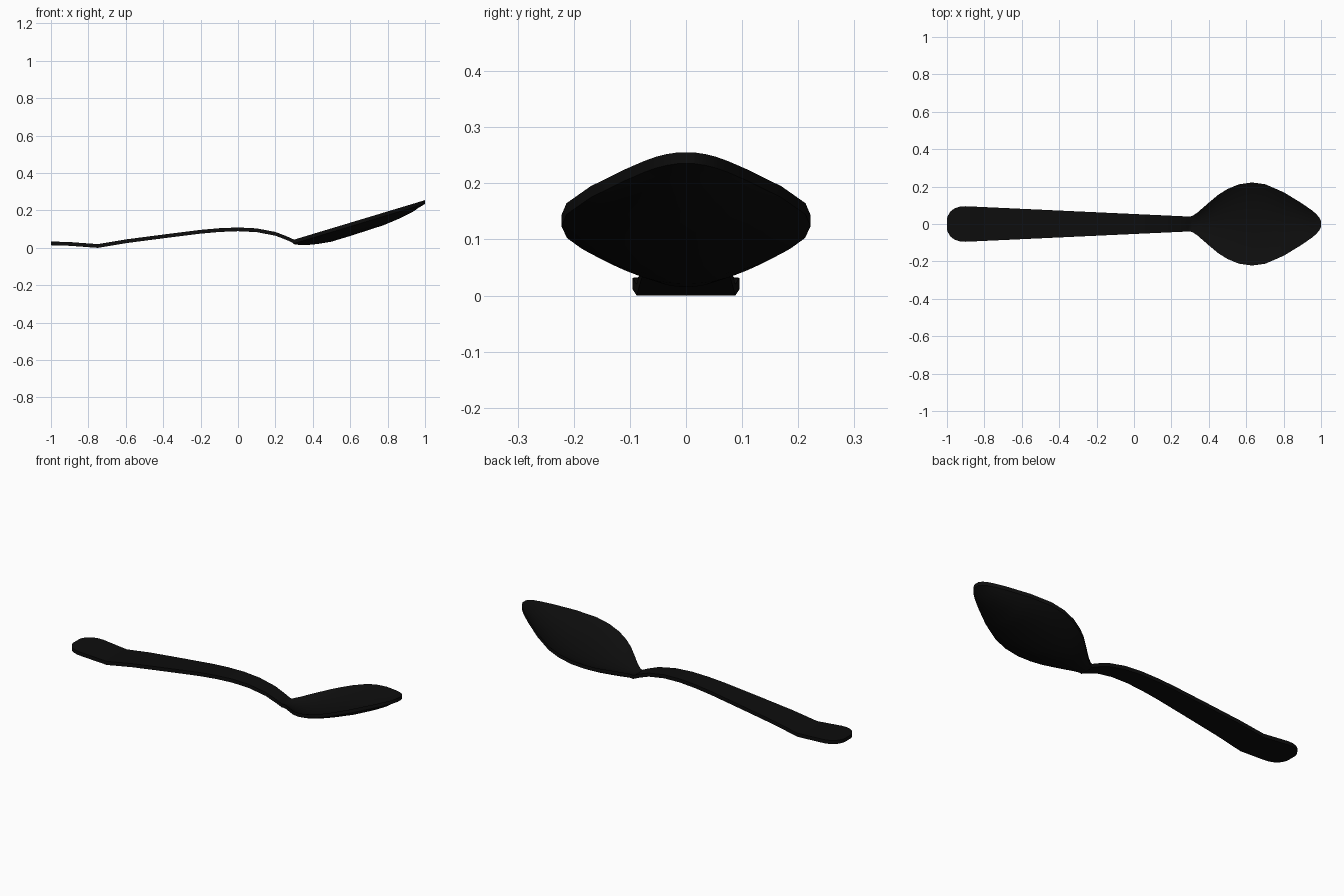
import bpy, bmesh, math

if "Cube" in bpy.data.objects:
    bpy.data.objects.remove(bpy.data.objects["Cube"])

THICK = 0.02
ACROSS = 16

# Profiles along the spoon: (x, value)
HALF_WIDTH = [(-1, .03), (-.995, .045), (-.98, .068), (-.96, .083), (-.93, .093), (-.9, .095),
              (.29, .04), (.31, .042), (.34, .062), (.4, .114), (.45, .156), (.5, .187),
              (.56, .212), (.63, .222), (.7, .213), (.8, .17), (.9, .109), (.95, .074),
              (.975, .053), (.99, .035), (1, .015)]
RIM_Z = [(-1, .034), (-.9, .031), (-.75, .02), (-.6, .045), (-.4, .071), (-.2, .096),
         (-.1, .105), (0, .109), (.1, .104), (.2, .085), (.26, .062), (.3, .044), (1, .255)]
DEPTH = [(-1, 0), (.29, 0), (.33, .018), (.37, .03), (.43, .042), (.5, .051), (.6, .051),
         (.78, .047), (.87, .036), (.93, .024), (.97, .009), (1, 0)]


def sample(profile, x):
    """Linear lookup in a profile."""
    for (x0, a), (x1, b) in zip(profile, profile[1:]):
        if x <= x1:
            return a + (b - a) * (x - x0) / (x1 - x0)
    return profile[-1][1]


# Stations: every profile break plus an even spacing
stations = {round(p[0], 3) for prof in (HALF_WIDTH, RIM_Z, DEPTH) for p in prof}
for i in range(41):
    x = round(-1 + i * .05, 3)
    if min(abs(x - s) for s in stations) > .015:
        stations.add(x)
stations = sorted(stations)

# Spoon: swept cross-section, dished in the bowl
bm = bmesh.new()
top, bottom = [], []
for x in stations:
    w, z, d = (sample(p, x) for p in (HALF_WIDTH, RIM_Z, DEPTH))
    row = []
    for j in range(ACROSS + 1):
        v = math.sin(math.pi * (j / ACROSS - .5))
        row.append((x, w * v, z - d * (1 - abs(v) ** 2.2)))
    top.append([bm.verts.new(p) for p in row])
    bottom.append([bm.verts.new((a, b, c - THICK)) for a, b, c in row])

last = len(stations) - 1
for i in range(last):
    for j in range(ACROSS):
        for g in (top, bottom):
            bm.faces.new((g[i][j], g[i + 1][j], g[i + 1][j + 1], g[i][j + 1]))
    for j in (0, ACROSS):
        bm.faces.new((top[i][j], top[i + 1][j], bottom[i + 1][j], bottom[i][j]))
for i in (0, last):
    for j in range(ACROSS):
        bm.faces.new((top[i][j], top[i][j + 1], bottom[i][j + 1], bottom[i][j]))
bmesh.ops.recalc_face_normals(bm, faces=bm.faces)

mesh = bpy.data.meshes.new("spoon")
bm.to_mesh(mesh)
bm.free()
spoon = bpy.data.objects.new("spoon", mesh)
bpy.context.collection.objects.link(spoon)

# Black finish
black = bpy.data.materials.new("black")
black.diffuse_color = (.004, .004, .004, 1)
black.use_nodes = True
black.node_tree.nodes["Principled BSDF"].inputs["Base Color"].default_value = black.diffuse_color
mesh.materials.append(black)

bpy.context.view_layer.objects.active = spoon
spoon.select_set(True)
bpy.ops.object.shade_smooth_by_angle(angle=math.radians(40))
